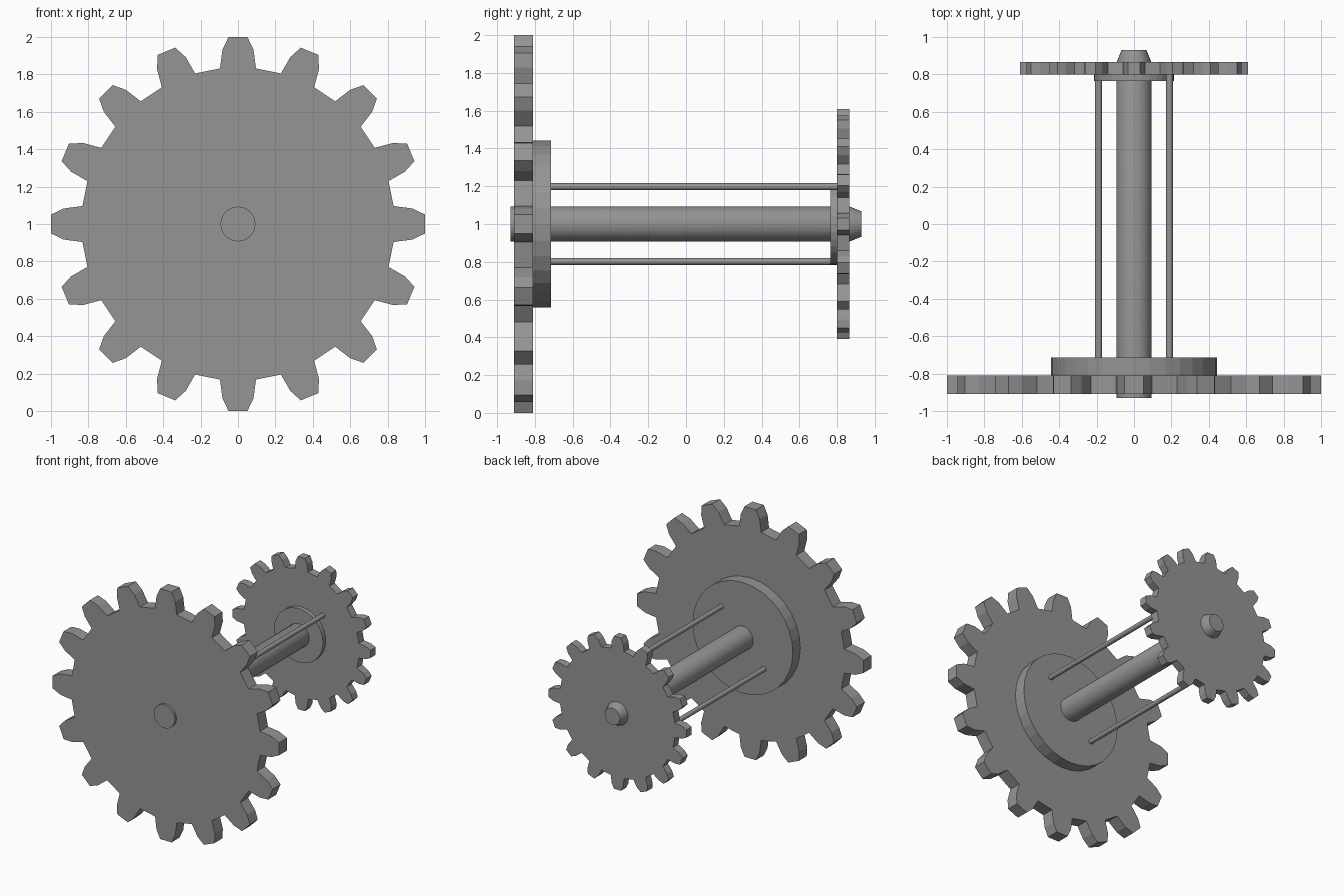
import bpy
import bmesh
from math import sin, cos, pi, radians

old = bpy.data.objects.get("Cube")
if old:
    bpy.data.objects.remove(old, do_unlink=True)

steel = bpy.data.materials.new("grey_steel")
steel.use_nodes = True
grey = (0.3, 0.3, 0.3, 1)
steel.diffuse_color = grey
steel.node_tree.nodes["Principled BSDF"].inputs["Base Color"].default_value = grey

AXLE_Z = 1.0
TEETH = 16
# Half of one tooth outline: radius fraction, half angle in degrees
TOOTH = [(0.837, 6.6), (0.935, 5.1), (1.001, 2.9)]


def loft(name, rings):
    """Join matching outlines, given as (y, points), into a closed solid."""
    bm = bmesh.new()
    loops = [[bm.verts.new((x, y, z + AXLE_Z)) for x, z in pts] for y, pts in rings]
    for a, b in zip(loops, loops[1:]):
        for i in range(len(a)):
            j = (i + 1) % len(a)
            bm.faces.new((a[i], a[j], b[j], b[i]))
    bm.faces.new(loops[0])
    bm.faces.new(loops[-1])
    bmesh.ops.recalc_face_normals(bm, faces=bm.faces)
    mesh = bpy.data.meshes.new(name)
    bm.to_mesh(mesh)
    bm.free()
    mesh.materials.append(steel)
    obj = bpy.data.objects.new(name, mesh)
    bpy.context.collection.objects.link(obj)
    return obj


def circle(radius, x=0, z=0, sides=32):
    return [(x + radius * cos(2 * pi * i / sides), z + radius * sin(2 * pi * i / sides))
            for i in range(sides)]


def gear(name, radius, y0, y1):
    outline = []
    half = [(r, -a) for r, a in TOOTH] + [(r, a) for r, a in reversed(TOOTH)]
    for t in range(TEETH):
        for r, a in half:
            angle = 2 * pi * t / TEETH + radians(a)
            outline.append((radius * r * cos(angle), radius * r * sin(angle)))
    return loft(name, [(y0, outline), (y1, outline)])


def smooth(obj):
    bpy.ops.object.select_all(action="DESELECT")
    obj.select_set(True)
    bpy.context.view_layer.objects.active = obj
    bpy.ops.object.shade_smooth_by_angle(angle=radians(30))


# Toothed wheels
gear("large_gear", 1.0, -0.91, -0.81)
gear("small_gear", 0.61, 0.80, 0.865)

# Collars on the inner faces of the wheels
loft("large_collar", [(-0.81, circle(0.443)), (-0.715, circle(0.443))])
loft("small_collar", [(0.765, circle(0.215)), (0.80, circle(0.215))])

# Axle with a tapered back end
smooth(loft("axle", [(-0.93, circle(0.093)), (0.865, circle(0.093)), (0.93, circle(0.067))]))

# Two thin tie rods on opposite corners of the axle
for side, name in ((1, "upper_rod"), (-1, "lower_rod")):
    spot = circle(0.019, 0.19 * side, 0.198 * side, 16)
    smooth(loft(name, [(-0.715, spot), (0.80, spot)]))
